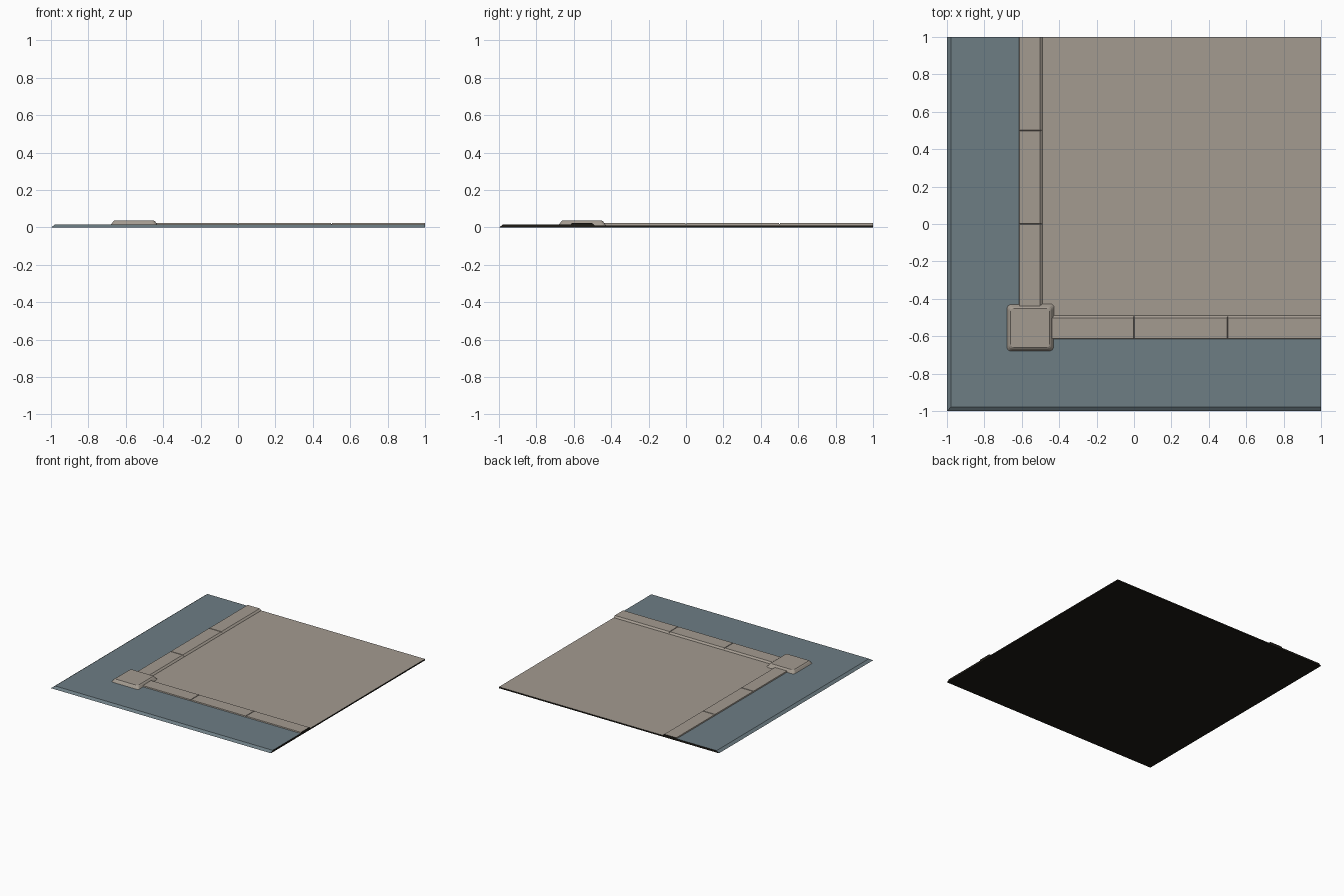
import bpy, bmesh, math

if "Cube" in bpy.data.objects:
    bpy.data.objects.remove(bpy.data.objects["Cube"])


def material(name, rgb):
    m = bpy.data.materials.new(name)
    m.diffuse_color = (*rgb, 1)
    m.use_nodes = True
    m.node_tree.nodes["Principled BSDF"].inputs["Base Color"].default_value = m.diffuse_color
    return m


ASPHALT = material("blue grey asphalt", (0.153, 0.205, 0.231))
STONE = material("warm grey stone", (0.370, 0.328, 0.280))
DARK = material("dark underside", (0.012, 0.010, 0.007))


def loft(name, rings, mat):
    """Closed solid through rings given as (xy loop, z); cut tile edges and underside go dark."""
    bm = bmesh.new()
    loops = [[bm.verts.new((x, y, z)) for x, y in loop] for loop, z in rings]
    n = len(loops[0])
    bm.faces.new(loops[0][::-1])
    bm.faces.new(loops[-1])
    for a, b in zip(loops, loops[1:]):
        for i in range(n):
            j = (i + 1) % n
            bm.faces.new((a[i], a[j], b[j], b[i]))
    bmesh.ops.recalc_face_normals(bm, faces=bm.faces[:])
    for f in bm.faces:
        c = f.calc_center_median()
        if f.normal.z < -0.5 or c.x > 0.999 or c.y > 0.999:
            f.material_index = 1
    me = bpy.data.meshes.new(name)
    bm.to_mesh(me)
    bm.free()
    me.materials.append(mat)
    me.materials.append(DARK)
    ob = bpy.data.objects.new(name, me)
    bpy.context.collection.objects.link(ob)
    return ob


def rect(x0, x1, y0, y1):
    return [(x0, y0), (x1, y0), (x1, y1), (x0, y1)]


def road_loop(e):
    k = -0.55
    return [(e, e), (1, e), (1, k), (k, k), (k, 1), (e, 1)]


def rounded(c, h, r, seg=4):
    pts = []
    for q, (sx, sy) in enumerate([(1, 1), (-1, 1), (-1, -1), (1, -1)]):
        for i in range(seg + 1):
            a = math.pi / 2 * (q + i / seg)
            pts.append((c + sx * (h - r) + r * math.cos(a),
                        c + sy * (h - r) + r * math.sin(a)))
    return pts


# L-shaped road with sloped outer edges
loft("road", [(road_loop(-1), 0), (road_loop(-0.978), 0.016)], ASPHALT)

# pavement set a little below the kerb
slab = rect(-0.55, 1, -0.55, 1)
loft("pavement", [(slab, 0), (slab, 0.011)], STONE)

# kerb stones along both sides, mirrored across the diagonal
for i, (s, e) in enumerate([(-0.5, 0), (0, 0.5), (0.5, 1)]):
    g = 0.003
    end = e if e == 1 else e - g
    low = rect(-0.616, -0.488, s, e)
    mid = rect(-0.616, -0.490, s, e)
    top = rect(-0.612, -0.503, s + g, end)
    rings = [(low, 0.007), (mid, 0.013), (top, 0.024)]
    loft(f"left_kerb_{i}", rings, STONE)
    swapped = [([(y, x) for x, y in loop], z) for loop, z in rings]
    loft(f"front_kerb_{i}", swapped, STONE)

# raised corner block with flared sides
C = -0.555
block = loft("corner_block", [(rounded(C, 0.130, 0.022), 0.009),
                              (rounded(C, 0.123, 0.020), 0.017),
                              (rounded(C, 0.112, 0.018), 0.032),
                              (rounded(C, 0.104, 0.014), 0.038)], STONE)
